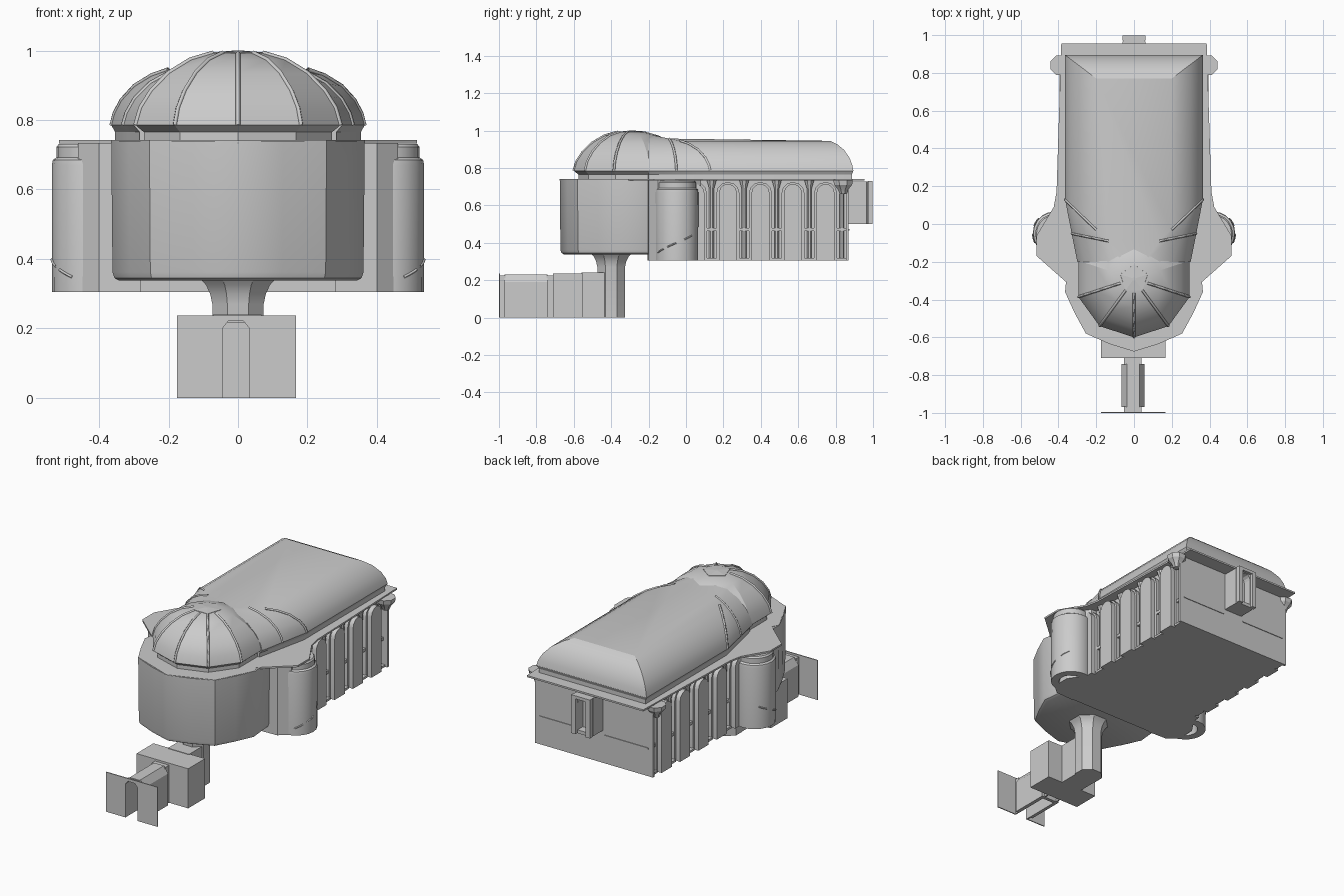
import bpy, bmesh, math
from math import sin, cos, pi

if "Cube" in bpy.data.objects:
    bpy.data.objects.remove(bpy.data.objects["Cube"])


def finish(name, bm, smooth=None):
    bmesh.ops.recalc_face_normals(bm, faces=bm.faces[:])
    me = bpy.data.meshes.new(name)
    bm.to_mesh(me)
    bm.free()
    ob = bpy.data.objects.new(name, me)
    bpy.context.collection.objects.link(ob)
    if smooth:
        bpy.ops.object.select_all(action='DESELECT')
        ob.select_set(True)
        bpy.context.view_layer.objects.active = ob
        bpy.ops.object.shade_smooth_by_angle(angle=math.radians(smooth))
    return ob


def loft(name, rings, smooth=None):
    """Skin a stack of closed rings and cap both ends."""
    bm = bmesh.new()
    vs = [[bm.verts.new(p) for p in r] for r in rings]
    n = len(rings[0])
    for a, b in zip(vs, vs[1:]):
        for i in range(n):
            j = (i + 1) % n
            bm.faces.new((a[i], a[j], b[j], b[i]))
    bm.faces.new(vs[0])
    bm.faces.new(vs[-1])
    return finish(name, bm, smooth)


def prism(name, pts, axis, a, b, smooth=None):
    """Extrude a 2D outline along an axis from a to b."""
    def place(p, h):
        return {'x': (h, *p), 'y': (p[0], h, p[1]), 'z': (*p, h)}[axis]
    return loft(name, [[place(p, h) for p in pts] for h in (a, b)], smooth)


def box(name, x0, x1, y0, y1, z0, z1):
    return prism(name, [(x0, y0), (x1, y0), (x1, y1), (x0, y1)], 'z', z0, z1)


def lathe(name, cx, cy, profile, n, phase=0.0, smooth=None):
    rings = [[(cx + r * cos(phase + 2 * pi * i / n), cy + r * sin(phase + 2 * pi * i / n), z)
              for i in range(n)] for r, z in profile]
    return loft(name, rings, smooth)


def arch(c, w, z0, z1, n=6):
    """Round-headed outline, centre c and half width w."""
    return [(c - w, z0), (c + w, z0)] + [
        (c + w * cos(pi * i / n), z1 - w + w * sin(pi * i / n)) for i in range(n + 1)]


def mirrored(half):
    return half + [(-x, y) for x, y in reversed(half) if x != 0]


def cut(ob, cutter):
    m = ob.modifiers.new("opening", 'BOOLEAN')
    m.operation, m.object, m.solver = 'DIFFERENCE', cutter, 'EXACT'
    bpy.context.view_layer.objects.active = ob
    bpy.ops.object.modifier_apply(modifier=m.name)
    bpy.data.objects.remove(cutter)


def rib(name, pts, r=0.007):
    cu = bpy.data.curves.new(name, 'CURVE')
    cu.dimensions = '3D'
    cu.bevel_depth, cu.bevel_resolution = r, 0
    sp = cu.splines.new('POLY')
    sp.points.add(len(pts) - 1)
    for p, co in zip(sp.points, pts):
        p.co = (*co, 1)
    bpy.context.collection.objects.link(bpy.data.objects.new(name, cu))


# Entrance: thin facade, passage and vestibule
facade = box("entrance_facade", -0.175, 0.167, -1.0, -0.994, 0, 0.237)
passage = prism("entrance_passage", [(-0.065, 0), (0.055, 0), (0.055, 0.19), (0.028, 0.23),
                                     (-0.038, 0.23), (-0.065, 0.19)], 'y', -0.97, -0.74)
for part in (facade, passage):
    cut(part, prism("arch_cutter", [(-0.045, -0.1), (0.033, -0.1), (0.033, 0.2), (0.015, 0.222),
                                    (-0.027, 0.222), (-0.045, 0.2)], 'y', -1.1, -0.76))
for nm, y0, y1 in (("entrance_link", -0.995, -0.965), ("passage_link", -0.745, -0.7)):
    prism(nm + "_left", [(-0.052, 0), (-0.045, 0), (-0.045, 0.22), (-0.052, 0.22)], 'y', y0, y1)
    prism(nm + "_right", [(0.033, 0), (0.04, 0), (0.04, 0.22), (0.033, 0.22)], 'y', y0, y1)
    prism(nm + "_top", [(-0.052, 0.217), (0.04, 0.217), (0.04, 0.225), (-0.052, 0.225)], 'y', y0, y1)
box("vestibule", -0.175, 0.167, -0.71, -0.55, 0, 0.237)
box("vestibule_link", -0.072, 0.068, -0.56, -0.42, 0, 0.24)

# Stair shaft flaring into the rotunda floor
lathe("stair_shaft", 0, -0.4, [(0.08, 0), (0.08, 0.27), (0.087, 0.3), (0.1, 0.325), (0.12, 0.345)],
      8, pi / 8, 25)

# Rotunda body
plan = mirrored([(0.0, -0.675), (0.13, -0.635), (0.255, -0.58), (0.315, -0.47),
                 (0.365, -0.36), (0.35, -0.2), (0.3, -0.05)])
rings = [[(x * k, -0.3 + (y + 0.3) * k, z) for x, y in plan]
         for k, z in ((0.94, 0.338), (0.975, 0.345), (0.99, 0.362), (1, 0.74))]
loft("rotunda_walls", rings, 35)

# Hall body, back wall and flat eaves sheet
box("hall_body", -0.345, 0.345, -0.2, 0.86, 0.305, 0.735)
box("hall_back_wall", -0.39, 0.39, 0.855, 0.87, 0.305, 0.74)
for s in (-1, 1):
    box("back_wall_string_course", *sorted((s * 0.07, s * 0.36)), 0.868, 0.874, 0.467, 0.475)
prism("eaves_sheet", mirrored([(0, -0.675), (0.255, -0.58), (0.365, -0.36), (0.345, -0.32),
                               (0.515, -0.17), (0.515, -0.06), (0.425, 0.09), (0.41, 0.17),
                               (0.385, 0.955)]), 'z', 0.732, 0.742)

for s in (-1, 1):
    # Projecting arched bays with small colonnettes and ledges between
    for k in range(5):
        c = 0.05 + 0.174 * k
        prism("bay_surround", arch(c, 0.062, 0.305, 0.725), 'x', s * 0.33, s * 0.368, 40)
        prism("bay_arch", arch(c, 0.048, 0.305, 0.715), 'x', s * 0.33, s * 0.395, 40)
        d = c + 0.087
        box("bay_ledge", *sorted((s * 0.33, s * 0.365)), d - 0.03, d + 0.03, 0.462, 0.48)
        box("bay_foot", *sorted((s * 0.33, s * 0.375)), d - 0.03, d + 0.03, 0.305, 0.318)
        lathe("bay_colonnette", s * 0.35, d,
              [(0.014, 0.305), (0.014, 0.69), (0.028, 0.735)], 8, pi / 8, 30)
    # Round stair turret, hollow underneath
    lathe("stair_turret", s * 0.42, -0.05,
          [(0.012, 0.36), (0.06, 0.36), (0.07, 0.305), (0.115, 0.305), (0.116, 0.67),
           (0.113, 0.685), (0.103, 0.692), (0.103, 0.722), (0.096, 0.731)], 20, 0, 35)
    prism("turret_connector", [(s * 0.28, -0.205), (s * 0.4, -0.2), (s * 0.46, -0.15),
                               (s * 0.46, -0.04), (s * 0.38, 0.08), (s * 0.28, 0.08)],
          'z', 0.305, 0.735)
    # Sloping dashes marking the stair
    for a in (-60, -25, 20):
        t = [math.radians(a + d) for d in (0, 8, 16, 24)]
        rib("turret_stair_line", [(s * (0.42 + 0.116 * cos(q)), -0.05 + 0.116 * sin(q),
                                   0.4 + 0.05 * q) for q in t], 0.004)
    # Corner capitals at the rear
    lathe("rear_corner_capital", s * 0.39, 0.84,
          [(0.02, 0.66), (0.03, 0.685), (0.052, 0.71), (0.056, 0.735)], 8, pi / 8, 30)

# Rear niche
niche = prism("rear_niche", [(-0.06, 0.86), (0.06, 0.86), (0.06, 0.965), (0.045, 0.98),
                             (-0.045, 0.98), (-0.06, 0.965)], 'z', 0.5, 0.728)
cut(niche, prism("niche_cutter", arch(0, 0.032, 0.52, 0.71), 'y', 0.93, 1.1))
for x0, x1 in ((-0.062, -0.034), (0.034, 0.062)):
    box("niche_frame_post", x0, x1, 0.972, 0.998, 0.5, 0.728)
box("niche_frame_head", -0.062, 0.062, 0.972, 0.998, 0.712, 0.73)

# Hipped, curved hall roof narrowing towards the dome
levels = [(0.93, 0, 0.74), (0.93, 0, 0.765), (1, 0, 0.785), (0.95, 0.2, 0), (0.83, 0.44, 0),
          (0.6, 0.7, 0), (0.3, 0.89, 0), (0, 1, 0)]


def roof_ring(u, v, zfix):
    z = lambda top: zfix or 0.785 + (top - 0.785) * v
    half = [(0.2 + 0.165 * u, 0.77 + 0.125 * u, z(0.945)),
            (0.2 + 0.165 * u, 0.13 * u - 0.03 * (1 - u), z(0.945)),
            (0.135 + 0.195 * u, -0.09 + 0.04 * u, z(0.957)),
            (0.06 + 0.24 * u, -0.2, z(0.98))]
    return half + [(-x, y, w) for x, y, w in reversed(half)]


rings = [roof_ring(*l) for l in levels]
loft("hall_roof", rings, 22)
for i in (1, 2, 5, 6):
    rib("roof_transition_rib", [r[i] for r in rings[2:]])

# Ten-sided ribbed dome with a flat crown
dome = [(0.285, 0.74), (0.285, 0.765), (0.31, 0.785), (0.295, 0.835), (0.262, 0.885),
        (0.21, 0.935), (0.145, 0.973), (0.075, 0.993)]
lathe("dome", 0, -0.29, dome, 10, -pi / 2, 18)
lathe("dome_crown", 0, -0.29, [(0.078, 0.985), (0.076, 0.995), (0.01, 1.0)], 5, pi / 2)
for k in range(-2, 3):
    a = -pi / 2 + k * pi / 5
    rib("dome_rib", [(r * cos(a), -0.29 + r * sin(a), z) for r, z in dome[2:]])
